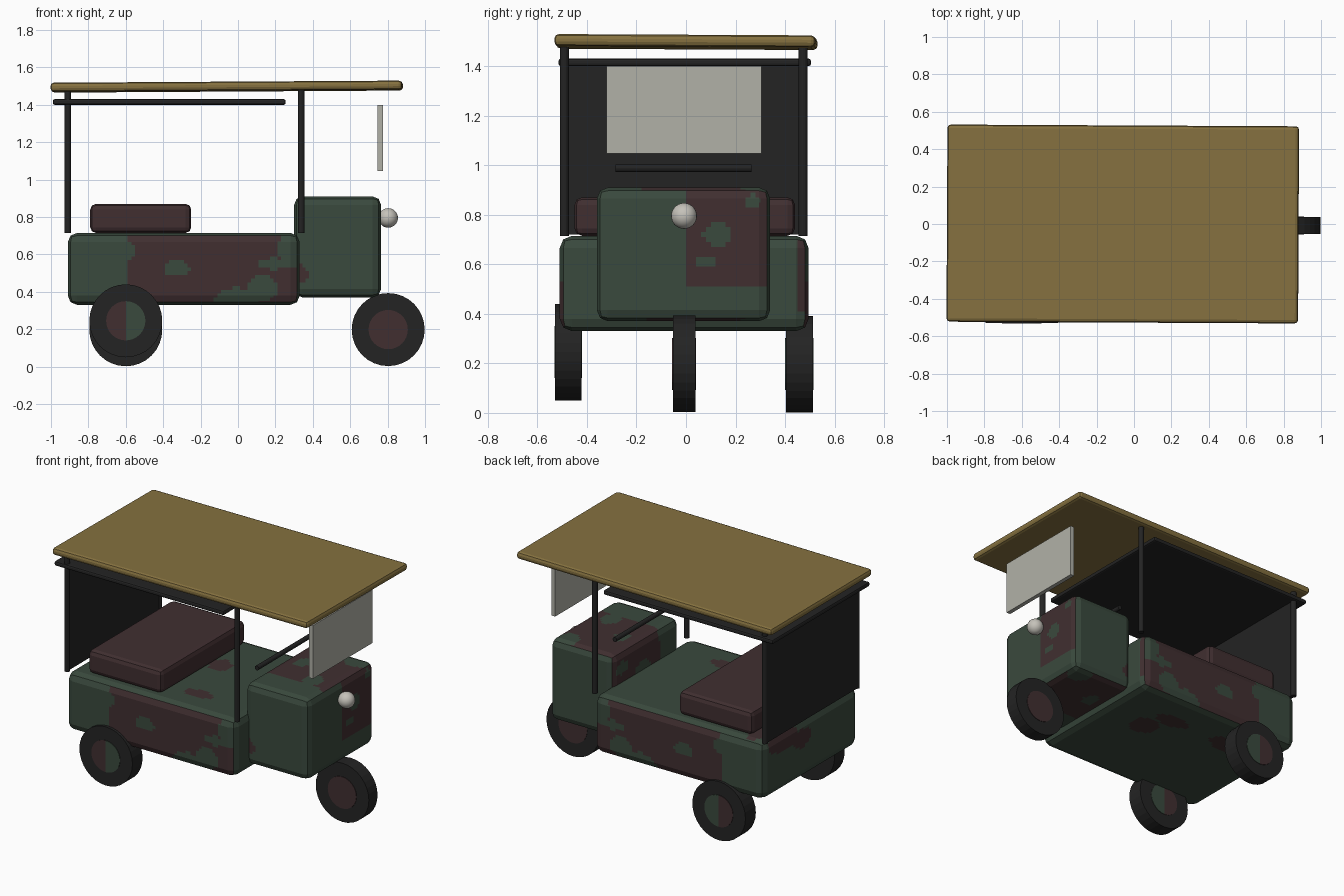
import bpy
import bmesh
import math
from mathutils import Vector, noise

if "Cube" in bpy.data.objects:
    bpy.data.objects.remove(bpy.data.objects["Cube"], do_unlink=True)


def material(name, r, g, b):
    mat = bpy.data.materials.new(name)
    mat.use_nodes = True
    mat.diffuse_color = (r, g, b, 1)
    shader = next(n for n in mat.node_tree.nodes if n.type == 'BSDF_PRINCIPLED')
    shader.inputs["Base Color"].default_value = (r, g, b, 1)
    return mat


GREEN = material("dark green", 0.042, 0.067, 0.047)
BROWN = material("dark brown", 0.052, 0.028, 0.030)
BLACK = material("soft black", 0.017, 0.017, 0.017)
TAN = material("tan canvas", 0.235, 0.165, 0.050)
GLASS = material("pale glass", 0.44, 0.44, 0.39)
LAMP = material("lamp white", 0.56, 0.54, 0.49)


def finish(bm, name, mats):
    mesh = bpy.data.meshes.new(name)
    bm.normal_update()
    bm.to_mesh(mesh)
    bm.free()
    for mat in mats:
        mesh.materials.append(mat)
    obj = bpy.data.objects.new(name, mesh)
    bpy.context.collection.objects.link(obj)
    return obj


def box_mesh(low, high, bevel=0, segments=2):
    """A box between two corners, with optional rounded edges."""
    low, high = Vector(low), Vector(high)
    bm = bmesh.new()
    bmesh.ops.create_cube(bm, size=1)
    bmesh.ops.scale(bm, vec=high - low, verts=bm.verts)
    bmesh.ops.translate(bm, vec=(low + high) / 2, verts=bm.verts)
    if bevel:
        bmesh.ops.bevel(bm, geom=bm.edges[:], offset=bevel, segments=segments,
                        profile=0.5, affect='EDGES')
    return bm


def box(name, low, high, mat, bevel=0):
    return finish(box_mesh(low, high, bevel), name, [mat])


def rod(name, start, end, radius, mats, sides=16):
    start, end = Vector(start), Vector(end)
    bm = bmesh.new()
    bmesh.ops.create_cone(bm, cap_ends=True, segments=sides, radius1=radius,
                          radius2=radius, depth=(end - start).length)
    turn = Vector((0, 0, 1)).rotation_difference(end - start).to_matrix()
    bmesh.ops.rotate(bm, matrix=turn, verts=bm.verts)
    bmesh.ops.translate(bm, vec=(start + end) / 2, verts=bm.verts)
    return finish(bm, name, mats)


def in_spots(u, v, spots):
    """True inside any of the wobbly ellipses (centre u, v, radii)."""
    wobble = 0.35 * noise.noise(Vector((u * 14, v * 14, 0)))
    return any(((u - a) / ra) ** 2 + ((v - b) / rb) ** 2 < 1 + wobble
               for a, b, ra, rb in spots)


def direction(n):
    axis = max(range(3), key=lambda i: abs(n[i]))
    return ("-" if n[axis] < 0 else "+") + "xyz"[axis]


def body_is_brown(p, n):
    d = direction(n)
    if d[1] == "y":
        green = in_spots(p.x, p.z, [
            (-0.33, 0.53, 0.07, 0.045), (-0.61, 0.62, 0.06, 0.05),
            (0.0, 0.35, 0.12, 0.07), (0.13, 0.42, 0.08, 0.07),
            (0.28, 0.63, 0.07, 0.09), (0.19, 0.55, 0.08, 0.03)])
        return p.x > -0.6 and not green
    if d == "-x":
        return in_spots(p.y, p.z, [(0.28, 0.66, 0.15, 0.07), (0.08, 0.6, 0.09, 0.06)])
    if d == "+x":
        return p.y > 0.45 and p.z > 0.4
    if d == "+z":
        return in_spots(p.x, p.y, [(-0.8, 0.35, 0.07, 0.12), (-0.08, -0.3, 0.1, 0.05),
                                   (-0.2, 0.1, 0.07, 0.08)])
    return in_spots(p.x, p.y, [(0, 0.1, 0.1, 0.09), (-0.1, 0.25, 0.12, 0.06),
                               (-0.55, 0.25, 0.12, 0.08)])


def cab_is_brown(p, n):
    d = direction(n)
    if d[1] == "y":
        return in_spots(p.x, p.z, [(0.31, 0.5, 0.07, 0.05)])
    if d == "+x":
        green = in_spots(p.y, p.z, [(0.13, 0.72, 0.06, 0.05), (0.08, 0.61, 0.04, 0.025),
                                    (0.27, 0.85, 0.03, 0.03)])
        return p.y > 0 and p.z > 0.51 and not green
    if d == "-x":
        green = in_spots(p.y, p.z, [(0.24, 0.8, 0.07, 0.04), (0.02, 0.72, 0.08, 0.05)])
        return p.y > -0.15 and p.z > 0.5 and not green
    green = in_spots(p.x, p.y, [(0.68, 0.28, 0.08, 0.08), (0.62, -0.1, 0.06, 0.07),
                                (0.42, 0.08, 0.05, 0.06)])
    return p.y > -0.17 and not green


def camouflage(name, low, high, bevel, is_brown, step=0.02):
    """A rounded box cut into small faces that are painted by a rule."""
    bm = box_mesh(low, high, bevel)
    for axis in range(3):
        normal = Vector((0, 0, 0))
        normal[axis] = 1
        for k in range(1, int((high[axis] - low[axis]) / step)):
            at = normal * (low[axis] + k * step)
            bmesh.ops.bisect_plane(bm, geom=bm.verts[:] + bm.edges[:] + bm.faces[:],
                                   plane_co=at, plane_no=normal, dist=0.0005)
    bm.normal_update()
    for face in bm.faces:
        face.material_index = int(is_brown(face.calc_center_median(), face.normal))
    return finish(bm, name, [GREEN, BROWN])


# Painted body and driver's cab
camouflage("body", (-0.91, -0.51, 0.33), (0.33, 0.495, 0.715), 0.05, body_is_brown)
camouflage("cab", (0.3, -0.36, 0.37), (0.765, 0.34, 0.91), 0.045, cab_is_brown)

# Passenger seat
box("seat", (-0.79, -0.45, 0.715), (-0.25, 0.44, 0.87), BROWN, 0.03)

# Roof sheet, slightly askew
roof = box("roof", (-0.94, -0.527, -0.024), (0.94, 0.527, 0.024), TAN, 0.018)
roof.location = (-0.06, 0, 1.497)
roof.rotation_euler = (-0.005, -0.006, -0.005)

# Inner canopy and rear curtain
box("canopy_liner", (-0.99, -0.515, 1.4), (0.255, 0.505, 1.43), BLACK, 0.01)
box("rear_curtain", (-0.925, -0.495, 0.72), (-0.9, 0.48, 1.41), BLACK)

# Roof posts
for place, x in (("rear", -0.91), ("front", 0.338)):
    for side, y in (("right", -0.491), ("left", 0.473)):
        rod(place + "_" + side + "_post", (x, y, 0.715), (x, y, 1.48), 0.018, [BLACK])

# Windscreen, handlebar and headlight
box("windscreen", (0.747, -0.32, 1.047), (0.775, 0.305, 1.4), GLASS)
rod("handlebar", (0.338, -0.285, 0.988), (0.338, 0.265, 0.988), 0.015, [BLACK])
bm = bmesh.new()
bmesh.ops.create_uvsphere(bm, u_segments=24, v_segments=16, radius=0.052)
bmesh.ops.translate(bm, vec=(0.803, -0.008, 0.795), verts=bm.verts)
for f in bm.faces:
    f.smooth = True
finish(bm, "headlight", [LAMP])


def wheel(name, x, z, y0, y1, two_tone):
    rod(name + "_tyre", (x, y0, z), (x, y1, z), 0.195, [BLACK], 32)
    # Hub discs on both faces, split down the middle when two-toned
    hub = rod(name + "_hub", (x, y0 - 0.003, z), (x, y1 + 0.003, z), 0.105,
              [BROWN, GREEN], 32)
    if two_tone:
        bm = bmesh.new()
        bm.from_mesh(hub.data)
        bmesh.ops.bisect_plane(bm, geom=bm.verts[:] + bm.edges[:] + bm.faces[:],
                               plane_co=(x, 0, 0), plane_no=(1, 0, 0), dist=0.0001)
        for face in bm.faces:
            face.material_index = int(face.calc_center_median().x > x)
        bm.to_mesh(hub.data)
        bm.free()


# Wheels
wheel("front_wheel", 0.803, 0.198, -0.053, 0.038, False)
wheel("rear_right_wheel", -0.6, 0.245, -0.528, -0.422, True)
wheel("rear_left_wheel", -0.6, 0.197, 0.403, 0.512, True)
